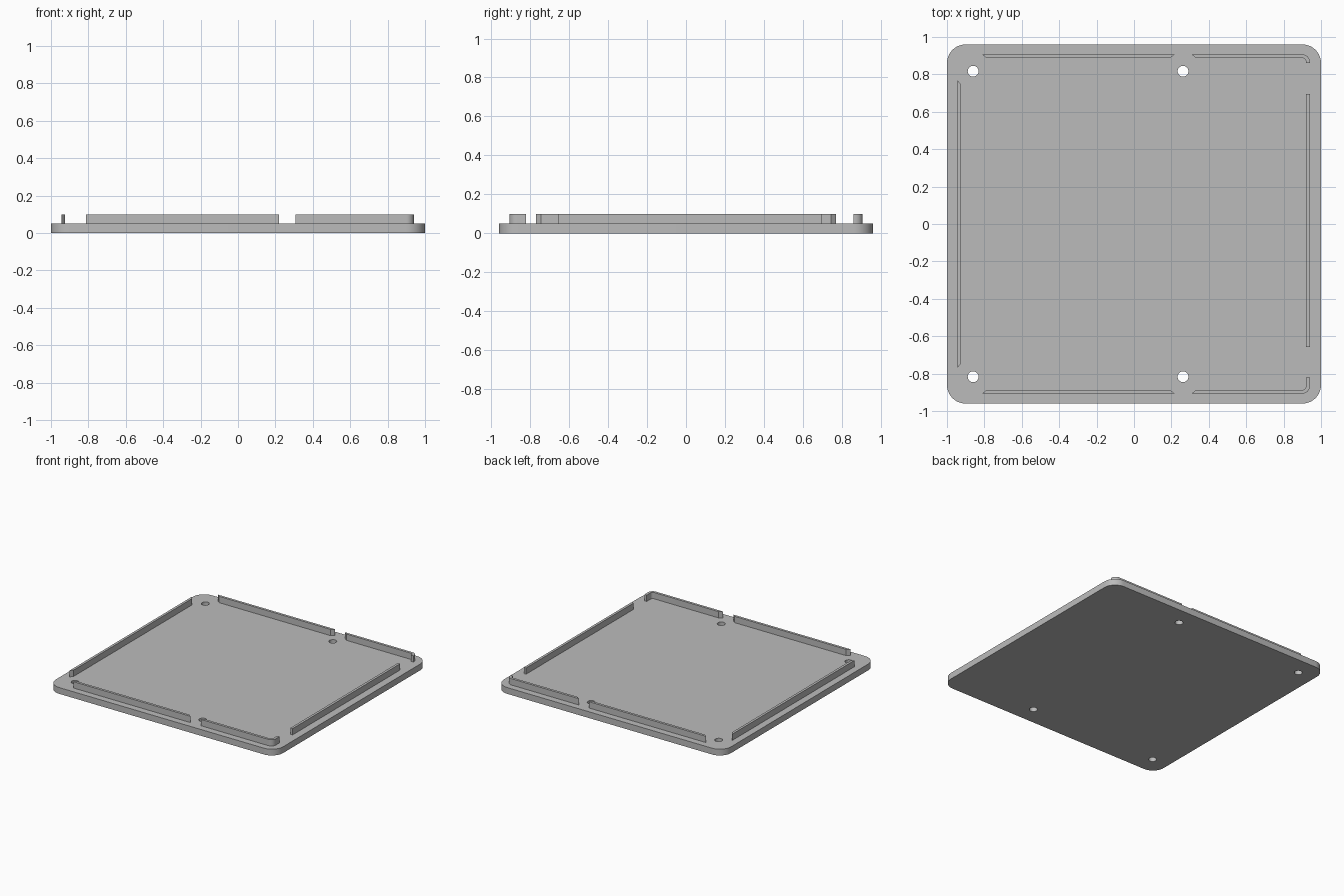
import bpy
import bmesh
from math import cos, sin, pi, radians

if "Cube" in bpy.data.objects:
    bpy.data.objects.remove(bpy.data.objects["Cube"])

PLATE_TOP, RIB_TOP = 0.05, 0.10
HALF_X, HALF_Y, CORNER = 1.0, 0.96, 0.10

grey = bpy.data.materials.new("light_grey")
grey.use_nodes = True
colour = (0.5, 0.5, 0.5, 1)
grey.diffuse_color = colour
grey.node_tree.nodes["Principled BSDF"].inputs["Base Color"].default_value = colour


def arc(cx, cy, r, start, end, steps=12):
    """Points along an arc, angles in degrees."""
    angles = [radians(start + (end - start) * i / steps) for i in range(steps + 1)]
    return [(cx + r * cos(a), cy + r * sin(a)) for a in angles]


def prism(name, outline, z0, z1):
    """Extrude a flat outline upwards into a solid."""
    bm = bmesh.new()
    face = bm.faces.new([bm.verts.new((x, y, z0)) for x, y in outline])
    top = bmesh.ops.extrude_face_region(bm, geom=[face])["geom"]
    verts = [g for g in top if isinstance(g, bmesh.types.BMVert)]
    bmesh.ops.translate(bm, verts=verts, vec=(0, 0, z1 - z0))
    bmesh.ops.recalc_face_normals(bm, faces=bm.faces)
    mesh = bpy.data.meshes.new(name)
    bm.to_mesh(mesh)
    bm.free()
    mesh.materials.append(grey)
    obj = bpy.data.objects.new(name, mesh)
    bpy.context.collection.objects.link(obj)
    return obj


def activate(obj):
    bpy.ops.object.select_all(action='DESELECT')
    obj.select_set(True)
    bpy.context.view_layer.objects.active = obj


# Base plate with rounded corners
outline = []
for i, (sx, sy) in enumerate([(1, 1), (-1, 1), (-1, -1), (1, -1)]):
    outline += arc(sx * (HALF_X - CORNER), sy * (HALF_Y - CORNER), CORNER,
                   90 * i, 90 * (i + 1))
plate = prism("base_plate", outline, 0, PLATE_TOP)

# Screw holes
for x in (-0.86, 0.262):
    for y in (-0.817, 0.817):
        circle = arc(x, y, 0.029, 0, 360, 32)[:-1]
        cutter = prism("hole_cutter", circle, -0.05, PLATE_TOP + 0.05)
        cutter.hide_render = True
        cut = plate.modifiers.new("screw_hole", 'BOOLEAN')
        cut.operation = 'DIFFERENCE'
        cut.solver = 'EXACT'
        cut.object = cutter
        activate(plate)
        bpy.ops.object.modifier_apply(modifier=cut.name)
        bpy.data.objects.remove(cutter)

# Side ribs
ribs = [
    prism("right_rib", [(-0.945, -0.77), (-0.945, 0.77), (-0.925, 0.745), (-0.925, -0.745)],
          PLATE_TOP, RIB_TOP),
    prism("left_rib", [(0.92, -0.657), (0.94, -0.657), (0.94, 0.695), (0.92, 0.695)],
          PLATE_TOP, RIB_TOP),
]

# Front and back ribs, the short ones hooking round the corner
for side, s, hook_end in (("front", -1, 0.82), ("back", 1, 0.86)):
    straight = [(-0.812, 0.907), (0.218, 0.907), (0.193, 0.887), (-0.787, 0.887)]
    hooked = ([(0.308, 0.907)] + arc(0.9, 0.867, 0.04, 90, 0)
              + [(0.94, hook_end), (0.92, hook_end)]
              + arc(0.9, 0.867, 0.02, 0, 90) + [(0.333, 0.887)])
    for kind, points in (("long", straight), ("hooked", hooked)):
        ribs.append(prism(f"{side}_{kind}_rib", [(x, s * y) for x, y in points],
                          PLATE_TOP, RIB_TOP))

for obj in [plate] + ribs:
    activate(obj)
    bpy.ops.object.shade_smooth_by_angle(angle=radians(30))
